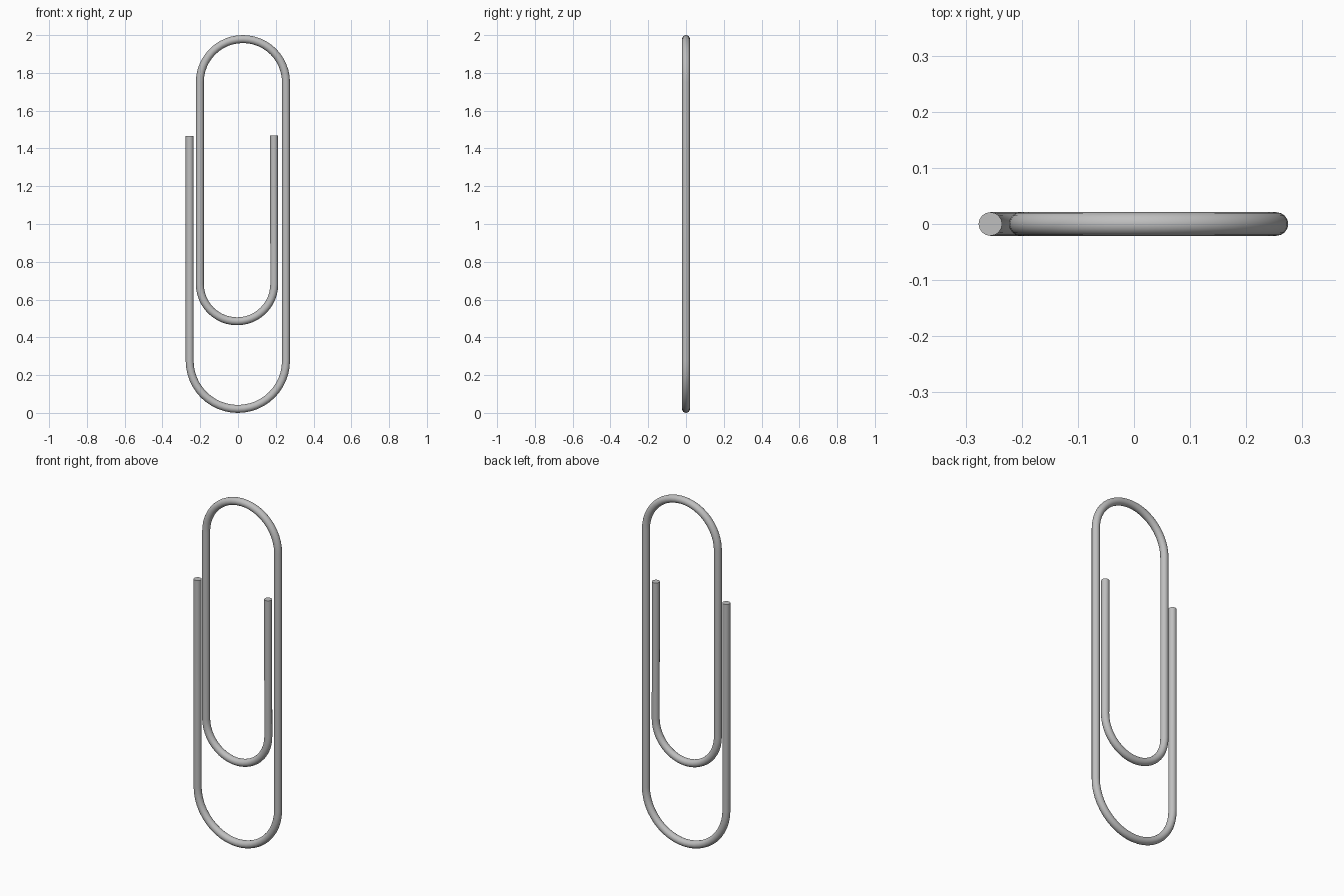
import bpy, math

if "Cube" in bpy.data.objects:
    bpy.data.objects.remove(bpy.data.objects["Cube"])

WIRE = 0.021

# Steel colour
steel = bpy.data.materials.new("steel grey")
steel.diffuse_color = (0.52, 0.52, 0.52, 1)
steel.use_nodes = True
steel.node_tree.nodes["Principled BSDF"].inputs["Base Color"].default_value = steel.diffuse_color


def arc(x0, x1, z, side, n=24):
    """Half circle from x0 to x1 in the xz plane; side +1 bulges up, -1 down."""
    cx, r = (x0 + x1) / 2, (x1 - x0) / 2
    return [(cx - r * math.cos(math.pi * i / n), 0,
             z + side * abs(r) * math.sin(math.pi * i / n)) for i in range(n + 1)]


# Wire path: outer leg, bottom bend, top bend, inner bend, inner leg
path = [(-0.256, 0, 1.465)]
path += arc(-0.256, 0.254, 0.276, -1)
path += arc(0.254, -0.202, 1.751, 1)
path += arc(-0.202, 0.192, 0.682, -1)
path += [(0.191, 0, 1.468)]

# Round wire swept along the path
curve = bpy.data.curves.new("wire", 'CURVE')
curve.dimensions = '3D'
curve.bevel_depth = WIRE
curve.bevel_resolution = 6
curve.use_fill_caps = True
spline = curve.splines.new('POLY')
spline.points.add(len(path) - 1)
for p, co in zip(spline.points, path):
    p.co = (*co, 1)
clip = bpy.data.objects.new("bent_wire_clip", curve)
bpy.context.collection.objects.link(clip)
curve.materials.append(steel)

# Mesh with smooth sides and flat cut ends
bpy.context.view_layer.objects.active = clip
clip.select_set(True)
bpy.ops.object.convert(target='MESH')
bpy.ops.object.shade_smooth_by_angle(angle=math.radians(40))
